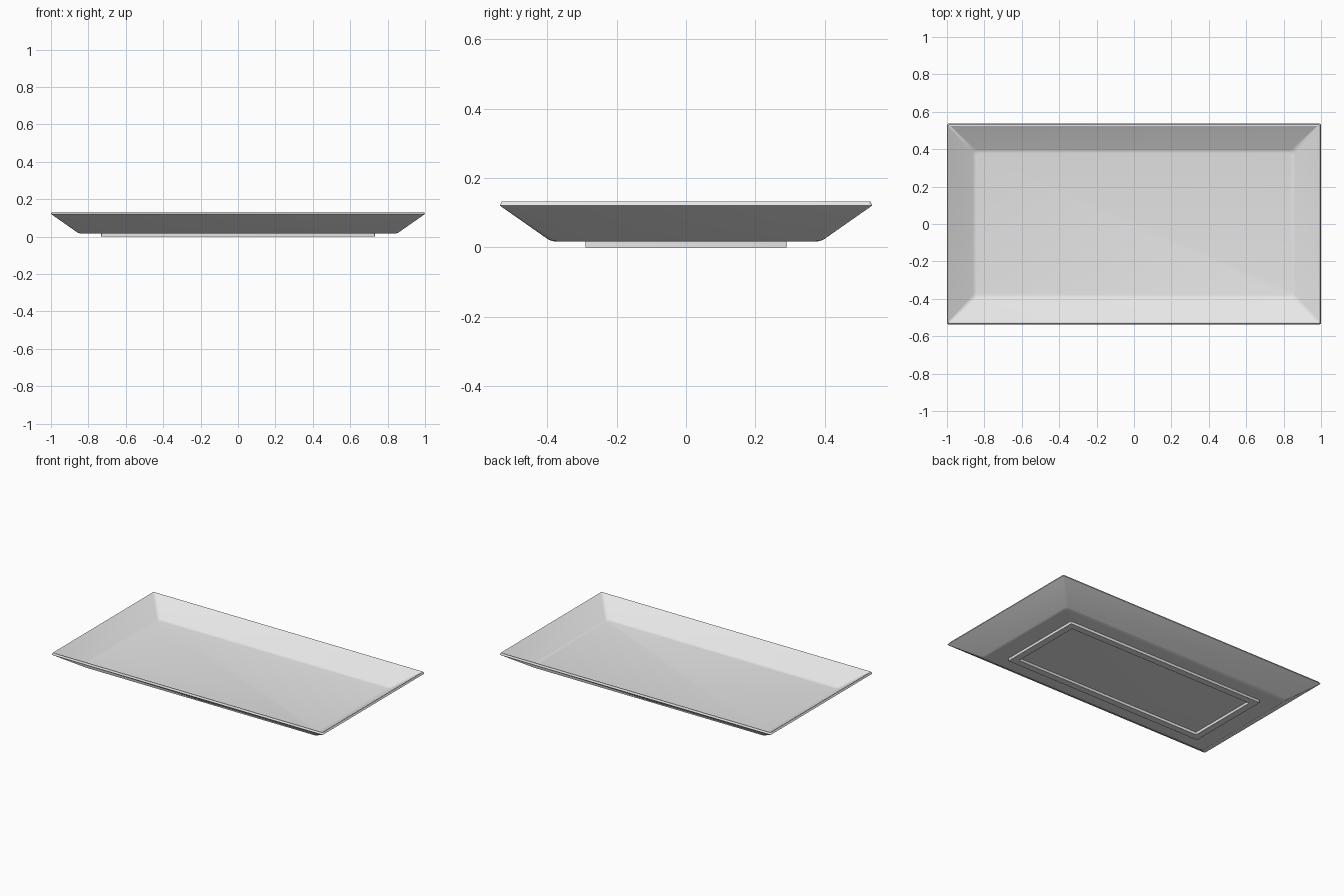
import bpy, bmesh, math

if "Cube" in bpy.data.objects:
    bpy.data.objects.remove(bpy.data.objects["Cube"])

HX, HY = 1.0, 0.537          # outer half sizes of the tray

ceramic = bpy.data.materials.new("light grey ceramic")
ceramic.diffuse_color = (0.8, 0.8, 0.8, 1)
ceramic.use_nodes = True
ceramic.node_tree.nodes["Principled BSDF"].inputs["Base Color"].default_value = ceramic.diffuse_color


def rounded_rect(hx, hy, r, z, seg=4):
    """Points of a rounded rectangle, counter-clockwise."""
    pts = []
    for k, (sx, sy) in enumerate([(1, 1), (-1, 1), (-1, -1), (1, -1)]):
        for i in range(seg + 1):
            a = math.pi / 2 * (k + i / seg)
            pts.append((sx * (hx - r) + r * math.cos(a),
                        sy * (hy - r) + r * math.sin(a), z))
    return pts


def loft(name, profile, closed=False):
    """Sweep a profile of (inset, z, corner radius) around the rectangle."""
    bm = bmesh.new()
    rings = [[bm.verts.new(p) for p in rounded_rect(HX - d, HY - d, r, z)]
             for d, z, r in profile]
    n = len(rings[0])
    pairs = list(zip(rings, rings[1:]))
    if closed:
        pairs.append((rings[-1], rings[0]))
    else:
        bm.faces.new(rings[0][::-1])
        bm.faces.new(rings[-1])
    for a, b in pairs:
        for i in range(n):
            j = (i + 1) % n
            bm.faces.new((a[i], a[j], b[j], b[i]))
    bmesh.ops.recalc_face_normals(bm, faces=bm.faces)
    me = bpy.data.meshes.new(name)
    bm.to_mesh(me)
    bm.free()
    me.materials.append(ceramic)
    ob = bpy.data.objects.new(name, me)
    bpy.context.collection.objects.link(ob)
    bpy.ops.object.select_all(action='DESELECT')
    bpy.context.view_layer.objects.active = ob
    ob.select_set(True)
    bpy.ops.object.shade_smooth_by_angle(angle=math.radians(30))


# Tray: underside, sloping outer wall, bevelled rim, inner wall, floor
loft("tray", [
    (0.166, 0.017, 0.02), (0.152, 0.018, 0.02), (0.140, 0.023, 0.02),
    (0.000, 0.121, 0.008), (0.006, 0.132, 0.008), (0.012, 0.132, 0.008),
    (0.139, 0.043, 0.02), (0.147, 0.039, 0.02), (0.157, 0.037, 0.02)])

# Foot ring under the tray
D0, D1 = 0.259, 0.304
loft("foot_ring", [
    (D0 + 0.01, 0.0, 0.004), (D0 + 0.01, 0.02, 0.004),
    (D1 + 0.01, 0.02, 0.004), (D1 + 0.01, 0.0, 0.004)], closed=True)
foot = bpy.data.objects["foot_ring"]
# Foot is proportionally longer than the tray inset
for v in foot.data.vertices:
    v.co.x += 0.0 if abs(v.co.x) < 0.1 else math.copysign(-0.001, v.co.x)
    v.co.y += math.copysign(0.022, v.co.y)
